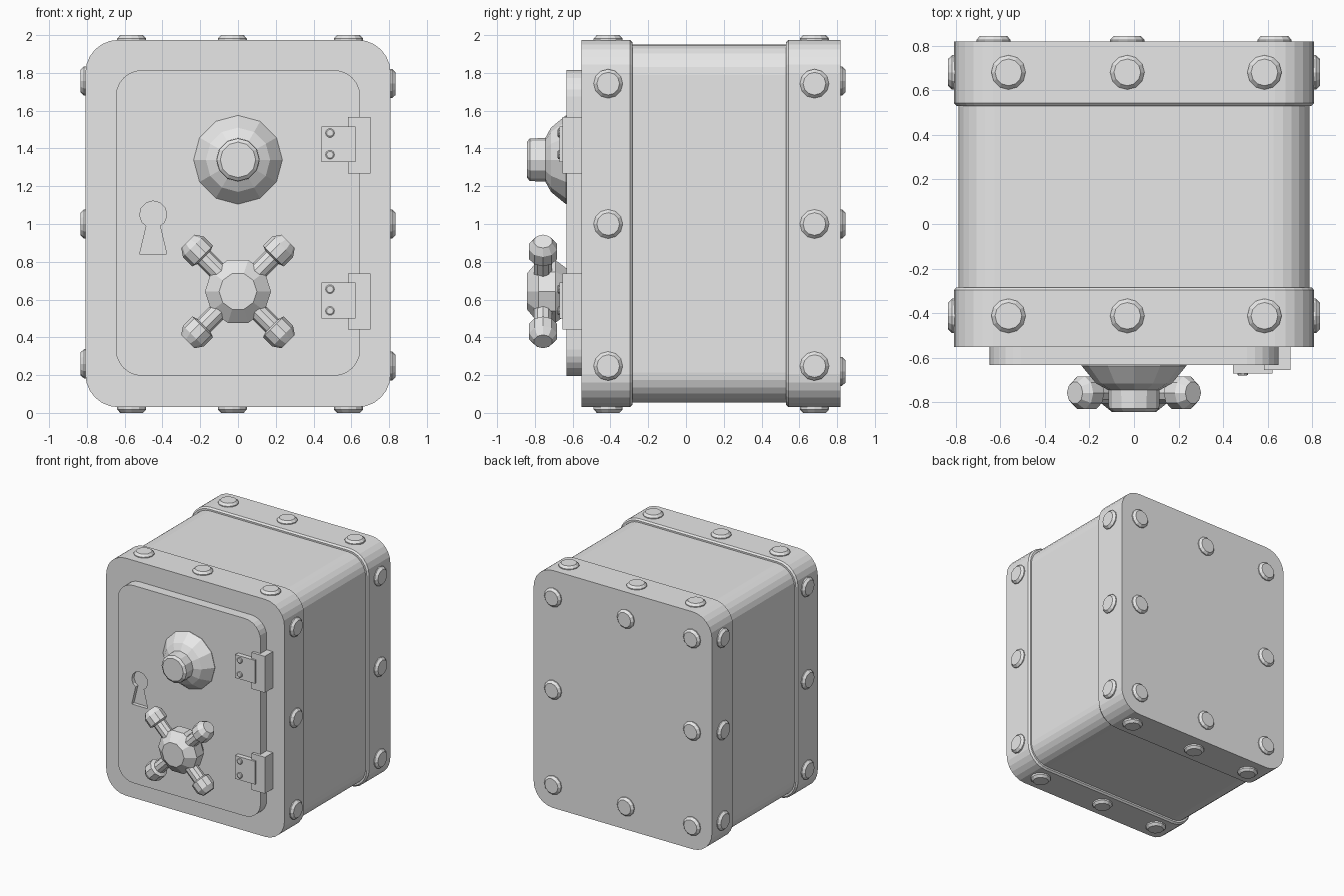
import bpy, bmesh, math
from mathutils import Vector

cube = bpy.data.objects.get("Cube")
if cube:
    bpy.data.objects.remove(cube, do_unlink=True)

grey = bpy.data.materials.new("plain_grey")
grey.use_nodes = True
COLOUR = (0.8, 0.8, 0.8, 1)
grey.diffuse_color = COLOUR
grey.node_tree.nodes["Principled BSDF"].inputs["Base Color"].default_value = COLOUR


def skin(name, rings):
    """Bridge a list of equal-length closed rings and cap both ends."""
    bm = bmesh.new()
    loops = [[bm.verts.new(p) for p in ring] for ring in rings]
    count = len(loops[0])
    for a, b in zip(loops, loops[1:]):
        for i in range(count):
            j = (i + 1) % count
            bm.faces.new((a[i], a[j], b[j], b[i]))
    bm.faces.new(loops[0])
    bm.faces.new(loops[-1])
    bmesh.ops.recalc_face_normals(bm, faces=bm.faces)
    mesh = bpy.data.meshes.new(name)
    bm.to_mesh(mesh)
    bm.free()
    mesh.materials.append(grey)
    obj = bpy.data.objects.new(name, mesh)
    bpy.context.collection.objects.link(obj)
    return obj


def slab(name, half, low, high, radius, sections, steps=6):
    """Rounded rectangle in x-z, lofted through (y, inset) sections."""
    rings = []
    for y, inset in sections:
        r = radius - inset
        w = half - inset - r
        z0, z1 = low + inset + r, high - inset - r
        corners = [(w, z1), (-w, z1), (-w, z0), (w, z0)]
        ring = []
        for k, (cx, cz) in enumerate(corners):
            for s in range(steps + 1):
                a = math.pi / 2 * (k + s / steps)
                ring.append((cx + r * math.cos(a), y, cz + r * math.sin(a)))
        rings.append(ring)
    return skin(name, rings)


def lathe(name, origin, axis, profile, sides=12):
    """Turn a (radius, height) profile about an axis."""
    axis = Vector(axis).normalized()
    turn = Vector((0, 0, 1)).rotation_difference(axis)
    rings = []
    for r, h in profile:
        angles = [math.tau * i / sides for i in range(sides)]
        rings.append([Vector(origin) + turn @ Vector((r * math.cos(a), r * math.sin(a), h))
                      for a in angles])
    return skin(name, rings)


def box(name, x0, x1, y0, y1, z0, z1):
    return skin(name, [[(x0, y, z0), (x1, y, z0), (x1, y, z1), (x0, y, z1)]
                       for y in (y0, y1)])


# Body and the two raised bands
FRONT, BACK, DOOR = -0.552, 0.818, -0.632
slab("safe_body", 0.786, 0.055, 1.95, 0.16, [(-0.5, 0), (0.75, 0)])
slab("front_band", 0.808, 0.03, 1.975, 0.175,
     [(FRONT, 0), (-0.297, 0), (-0.284, 0.012)])
slab("back_band", 0.808, 0.03, 1.975, 0.175,
     [(0.53, 0.012), (0.543, 0), (BACK, 0)])

# Door with a recessed keyhole
door = slab("door", 0.647, 0.196, 1.815, 0.14, [(FRONT + 0.02, 0), (DOOR, 0)])
key_x, key_z = -0.449, 1.05
outline = [(key_x + 0.072, 0.84), (key_x + 0.036, 0.99)]
for i in range(9):
    a = math.radians(-35 + 250 * i / 8)
    outline.append((key_x + 0.072 * math.cos(a), key_z + 0.072 * math.sin(a)))
outline += [(key_x - 0.036, 0.99), (key_x - 0.072, 0.84)]
cutter = skin("keyhole_cutter", [[(x, y, z) for x, z in outline]
                                 for y in (DOOR - 0.05, DOOR + 0.03)])
cutter.hide_render = True
cutter.hide_viewport = True
cut = door.modifiers.new("keyhole", 'BOOLEAN')
cut.operation = 'DIFFERENCE'
cut.solver = 'EXACT'
cut.object = cutter

# Rivets on the bands and the back
RIVET = [(0.077, -0.01), (0.077, 0.008), (0.06, 0.026)]
for y in (-0.412, 0.68):
    for x in (-0.563, -0.03, 0.585):
        lathe("top_rivet", (x, y, 1.974), (0, 0, 1), RIVET)
        lathe("bottom_rivet", (x, y, 0.026), (0, 0, -1), RIVET)
    for z in (1.743, 1.0, 0.248):
        lathe("left_rivet", (0.808, y, z), (1, 0, 0), RIVET)
    for z in (1.757, 1.0, 0.26):
        lathe("right_rivet", (-0.808, y, z), (-1, 0, 0), RIVET)
for x in (-0.63, -0.03, 0.63):
    for z in (1.757, 1.0, 0.22):
        if x != -0.03 or z != 1.0:
            lathe("back_rivet", (x, BACK, z), (0, 1, 0), RIVET)

# Combination dial
lathe("dial", (0, DOOR, 1.34), (0, -1, 0),
      [(0.235, -0.01), (0.235, 0.004), (0.17, 0.083), (0.115, 0.113),
       (0.113, 0.195), (0.094, 0.21)])

# Handle hub and four knobbed spokes
HUB_Z = 0.643
lathe("handle_hub", (0, DOOR, HUB_Z), (0, -1, 0),
      [(0.12, -0.01), (0.175, 0.06), (0.175, 0.15), (0.1, 0.21)], 10)
for sx in (-1, 1):
    for sz in (-1, 1):
        lathe("handle_spoke", (0, -0.757, HUB_Z), (sx, 0, sz),
              [(0.05, 0.05), (0.05, 0.255), (0.077, 0.265),
               (0.077, 0.335), (0.05, 0.375)], 10)

# Hinges with their small rivets
for z in (1.417, 0.59):
    box("hinge_block", 0.583, 0.702, -0.655, FRONT + 0.01, z - 0.149, z + 0.149)
    box("hinge_leaf", 0.443, 0.622, -0.67, DOOR + 0.01, z - 0.09, z + 0.1)
    for dz in (-0.05, 0.065):
        lathe("hinge_rivet", (0.487, -0.67, z + dz), (0, -1, 0),
              [(0.024, -0.01), (0.024, 0.006), (0.018, 0.01)], 10)
